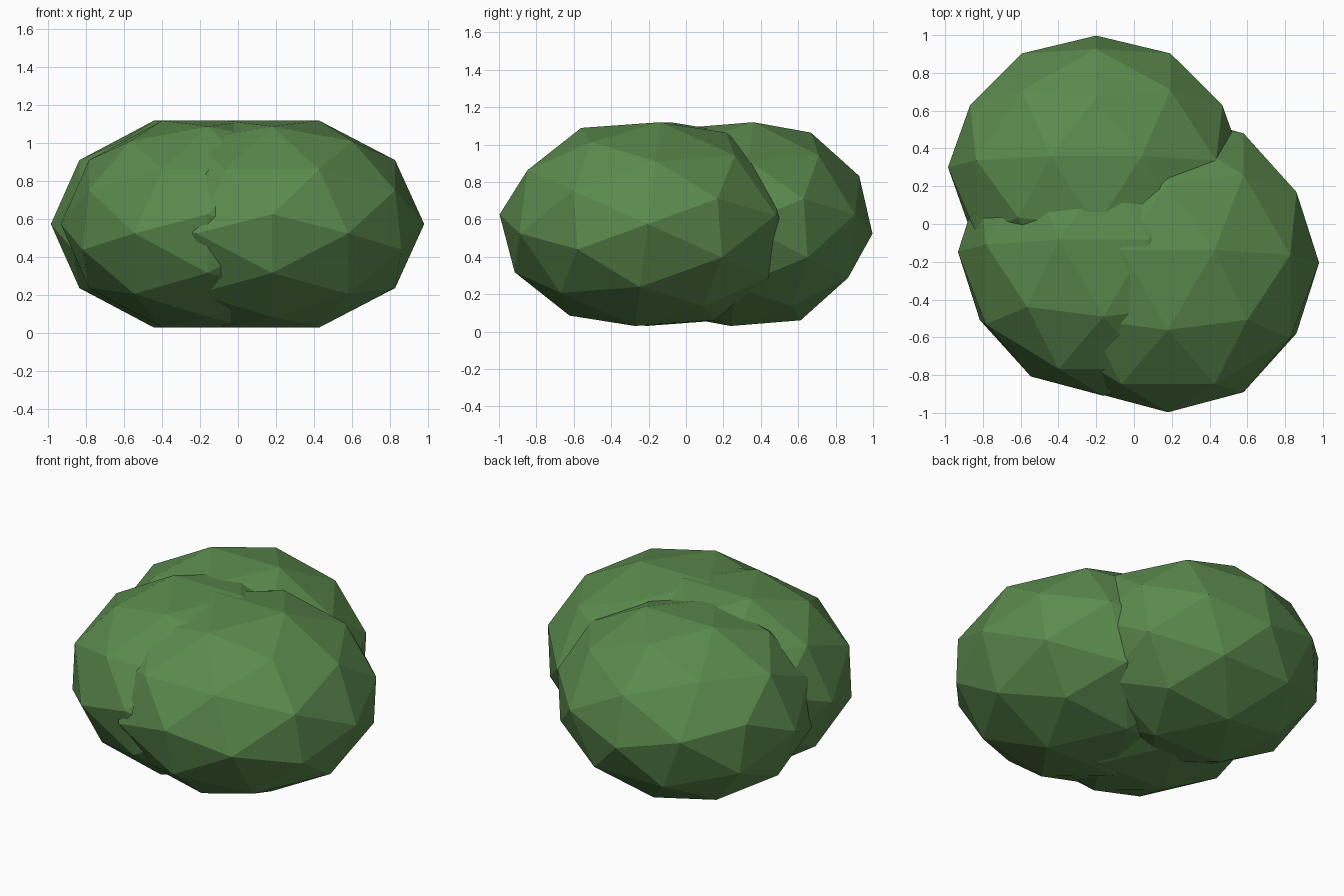
import bpy, bmesh, math
from mathutils import Matrix

cube = bpy.data.objects.get("Cube")
if cube:
    bpy.data.objects.remove(cube, do_unlink=True)

# Leaf colour
leaf = bpy.data.materials.new("leaf_green")
leaf.use_nodes = True
colour = (0.105, 0.255, 0.075, 1)
leaf.diffuse_color = colour
bsdf = leaf.node_tree.nodes["Principled BSDF"]
bsdf.inputs["Base Color"].default_value = colour
bsdf.inputs["Roughness"].default_value = 0.9

# Turn the ball so that an edge, not a corner, lies on top, running along y
half_edge = math.atan(2) / 2
turn = Matrix.Rotation(math.pi / 2, 4, 'Z') @ Matrix.Rotation(half_edge, 4, 'Y')


def clump(name, centre, radii):
    """A flat-shaded, squashed ball of leaves."""
    bm = bmesh.new()
    bmesh.ops.create_icosphere(bm, subdivisions=2, radius=1)
    bm.transform(Matrix.Diagonal((*radii, 1)) @ turn)
    mesh = bpy.data.meshes.new(name)
    bm.to_mesh(mesh)
    bm.free()
    mesh.materials.append(leaf)
    mesh.shade_flat()
    obj = bpy.data.objects.new(name, mesh)
    obj.location = centre
    bpy.context.collection.objects.link(obj)
    return obj


# Three overlapping clumps make the bush
height = 0.575
clump("front_left_clump", (0.18, -0.205, height), (0.8, 0.795, height))
clump("front_right_clump", (-0.16, -0.148, height), (0.772, 0.765, height))
clump("back_clump", (-0.2, 0.3, height), (0.785, 0.7, height))
